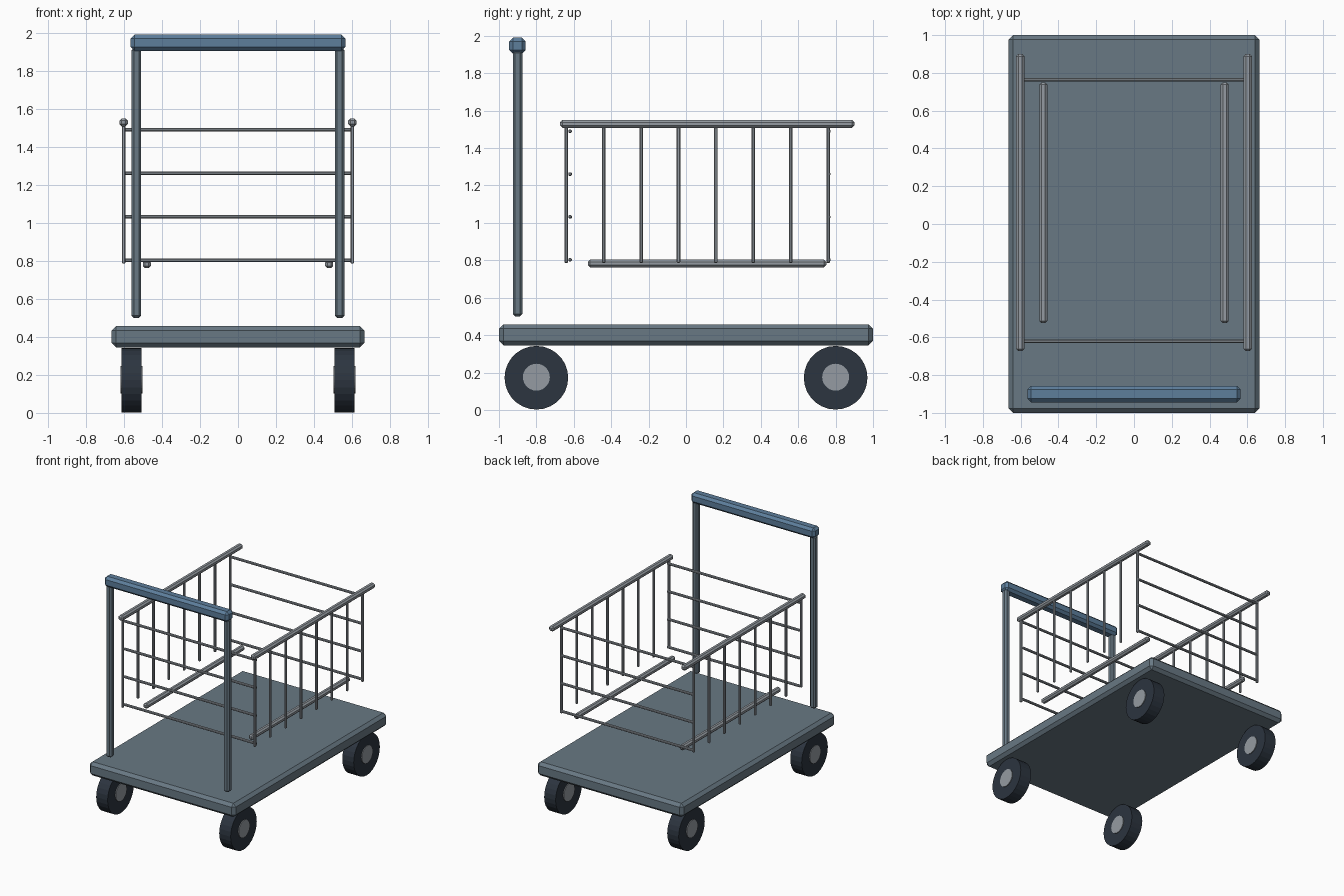
import bpy, math

if "Cube" in bpy.data.objects:
    bpy.data.objects.remove(bpy.data.objects["Cube"])


def material(name, color):
    m = bpy.data.materials.new(name)
    m.diffuse_color = (*color, 1)
    m.use_nodes = True
    m.node_tree.nodes["Principled BSDF"].inputs["Base Color"].default_value = m.diffuse_color
    return m


slate = material("slate_paint", (0.14, 0.19, 0.23))
blue = material("blue_grip", (0.11, 0.21, 0.33))
rubber = material("dark_rubber", (0.025, 0.035, 0.05))
steel = material("steel", (0.30, 0.33, 0.36))


def box(name, x, y, z, bevel, mat):
    """Chamfered box from (min, max) ranges."""
    bpy.ops.mesh.primitive_cube_add(size=1, location=[sum(r) / 2 for r in (x, y, z)])
    o = bpy.context.object
    o.name = name
    o.scale = [r[1] - r[0] for r in (x, y, z)]
    bpy.ops.object.transform_apply(location=False, rotation=False, scale=True)
    b = o.modifiers.new("chamfer", 'BEVEL')
    b.width, b.segments = bevel, 1
    o.data.materials.append(mat)
    return o


def around(c, t):
    return (c - t / 2, c + t / 2)


def disc(name, radius, width, loc, mat):
    bpy.ops.mesh.primitive_cylinder_add(vertices=28, radius=radius, depth=width,
                                        location=loc, rotation=(0, math.pi / 2, 0))
    o = bpy.context.object
    o.name = name
    o.data.materials.append(mat)


# Deck
box("deck", (-0.665, 0.665), (-1, 1), (0.345, 0.458), 0.024, slate)

# Push handle
box("handle_grip", (-0.565, 0.565), (-0.945, -0.857), (1.905, 1.99), 0.02, blue)

BAR = 0.019
for side, s in (("left", -1), ("right", 1)):
    # Handle posts
    box(f"handle_post_{side}", around(s * 0.535, 0.05), around(-0.9, 0.05),
        (0.5, 1.92), 0.012, slate)
    # Basket rails
    box(f"top_rail_{side}", around(s * 0.602, 0.044), (-0.673, 0.9), (1.508, 1.55), 0.012, steel)
    box(f"bottom_rail_{side}", around(s * 0.48, 0.042), (-0.525, 0.75), (0.762, 0.803), 0.012, steel)
    # Upright basket bars
    for i in range(8):
        box(f"upright_bar_{side}_{i}", around(s * 0.602, BAR), around(-0.64 + 0.2 * i, BAR),
            (0.785, 1.52), 0.005, steel)
    # Wheels and hubs
    for end, y in (("front", -0.8), ("back", 0.8)):
        disc(f"wheel_{end}_{side}", 0.17, 0.104, (s * 0.56, y, 0.172), rubber)
        disc(f"hub_{end}_{side}", 0.072, 0.116, (s * 0.56, y, 0.175), steel)

# Cross bars at both ends of the basket
for end, y in (("front", -0.62), ("back", 0.763)):
    for i in range(4):
        box(f"cross_bar_{end}_{i}", (-0.605, 0.605), around(y, BAR),
            around(0.803 + 0.229 * i, BAR), 0.005, steel)
